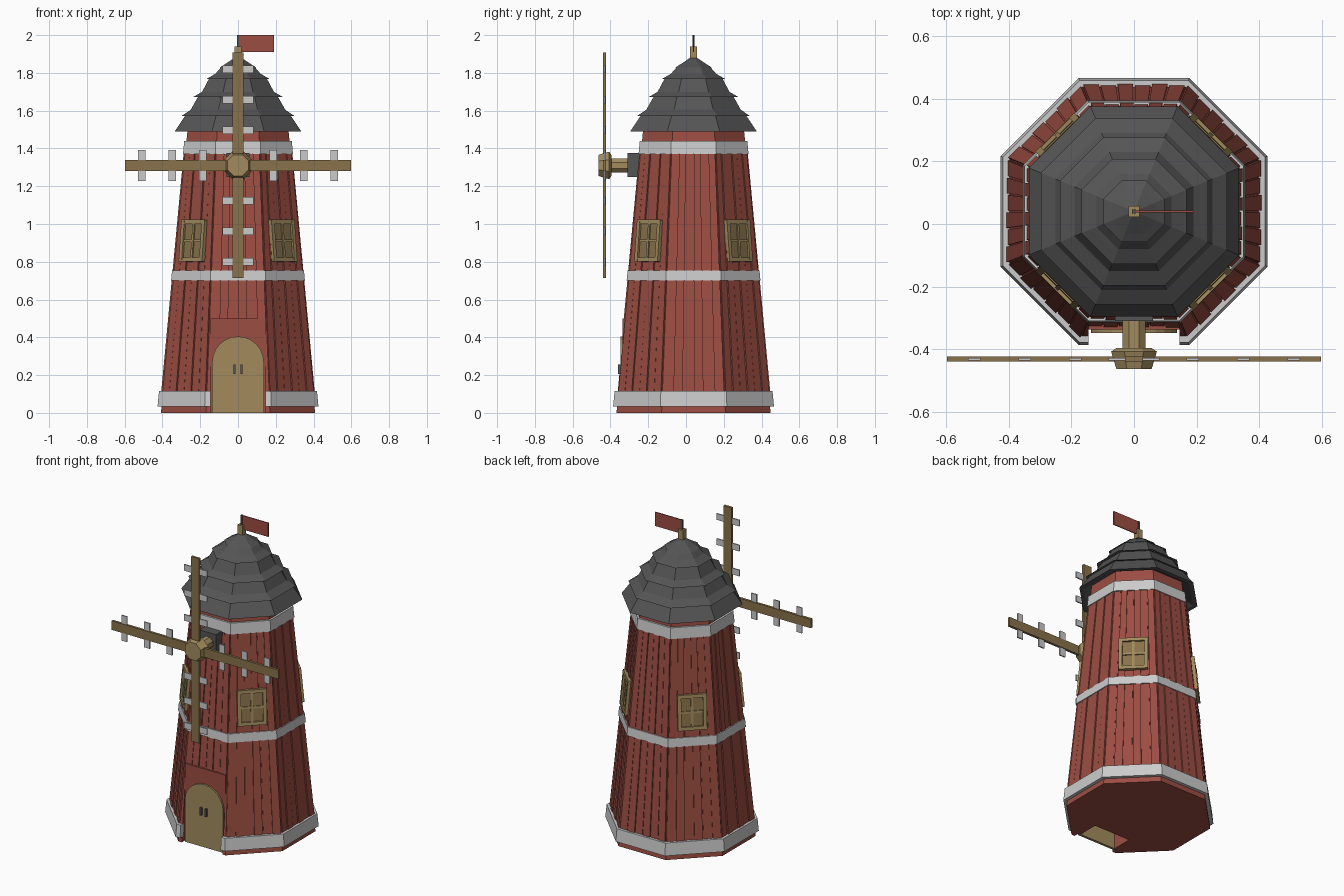
import bpy, bmesh, math, random
from mathutils import Matrix, Vector

if "Cube" in bpy.data.objects:
    bpy.data.objects.remove(bpy.data.objects["Cube"])

random.seed(4)
CY = 0.04                      # tower axis
T = math.tan(math.pi / 8)      # half side / apothem of an octagon


def material(name, rgb):
    m = bpy.data.materials.new(name)
    m.diffuse_color = (*rgb, 1)
    m.use_nodes = True
    m.node_tree.nodes["Principled BSDF"].inputs["Base Color"].default_value = m.diffuse_color
    return m


RED = material("red_wood", (0.33, 0.075, 0.055))
TAN = material("tan_wood", (0.36, 0.26, 0.11))
BROWN = material("brown_wood", (0.25, 0.17, 0.07))
DARK = material("dark_shingle", (0.09, 0.09, 0.09))


def finish(name, bm, mat=None):
    bmesh.ops.recalc_face_normals(bm, faces=bm.faces)
    me = bpy.data.meshes.new(name)
    bm.to_mesh(me)
    bm.free()
    ob = bpy.data.objects.new(name, me)
    bpy.context.collection.objects.link(ob)
    if mat:
        me.materials.append(mat)
    return ob


def add_box(bm, lo, hi, mat=Matrix()):
    lo, hi = Vector(lo), Vector(hi)
    m = mat @ Matrix.Translation((lo + hi) / 2) @ Matrix.Diagonal((*(hi - lo), 1))
    bmesh.ops.create_cube(bm, size=1, matrix=m)


def box(name, lo, hi, mat=None):
    bm = bmesh.new()
    add_box(bm, lo, hi)
    return finish(name, bm, mat)


def octagon(name, profile, mat=None, matrix=Matrix.Translation((0, CY, 0)), ring=False):
    """Eight-sided lathe of (apothem, height) points; capped unless it is a ring."""
    bm = bmesh.new()
    rows = []
    for r, z in profile:
        c = r / math.cos(math.pi / 8)
        rows.append([bm.verts.new(matrix @ Vector((c * math.cos(a), c * math.sin(a), z)))
                     for a in [(k + 0.5) * math.pi / 4 for k in range(8)]])
    pairs = list(zip(rows, rows[1:])) + ([(rows[-1], rows[0])] if ring else [])
    for a, b in pairs:
        for k in range(8):
            j = (k + 1) % 8
            bm.faces.new((a[k], a[j], b[j], b[k]))
    if not ring:
        bm.faces.new(rows[0])
        bm.faces.new(rows[-1])
    return finish(name, bm, mat)


def slab(name, outline, y0, y1, mat):
    """Extrude an (x, z) outline along y."""
    bm = bmesh.new()
    f = bm.faces.new([bm.verts.new((x, y0, z)) for x, z in outline])
    ext = bmesh.ops.extrude_face_region(bm, geom=[f], use_keep_orig=True)
    bmesh.ops.translate(bm, vec=(0, y1 - y0, 0),
                        verts=[v for v in ext["geom"] if isinstance(v, bmesh.types.BMVert)])
    return finish(name, bm, mat)


def carve(ob, lo, hi):
    cutter = box("cutter", lo, hi)
    cutter.hide_render = True
    mod = ob.modifiers.new("cut", 'BOOLEAN')
    mod.operation, mod.solver, mod.object = 'DIFFERENCE', 'EXACT', cutter
    bpy.context.view_layer.objects.active = ob
    bpy.ops.object.modifier_apply(modifier=mod.name)
    bpy.data.objects.remove(cutter)


def wall(z):
    return 0.408 - 0.094 * z


# Tapered tower with a niche for the door
tower = octagon("tower", [(wall(0), 0), (wall(1.52), 1.52)], RED)
carve(tower, (-0.145, -0.6, -0.1), (0.145, -0.335, 0.5))
carve(tower, (-0.13, -0.6, -0.1), (0.13, -0.2, 0.38))

# Pale trim bands
for name, z0, z1, d in (("base_band", 0.035, 0.115, 0.021),
                        ("middle_band", 0.70, 0.755, 0.012),
                        ("top_band", 1.37, 1.44, 0.012)):
    band = octagon(name, [(wall(z0) + d, z0), (wall(z1) + d, z1),
                          (wall(z1) - 0.01, z1), (wall(z0) - 0.01, z0)], ring=True)
    if name == "base_band":
        carve(band, (-0.145, -0.6, -0.1), (0.145, -0.2, 0.5))

# Wall planks, six per side in two tiers
bm = bmesh.new()
N = 6
for k in range(8):
    rot = Matrix.Translation((0, CY, 0)) @ Matrix.Rotation(k * math.pi / 4, 4, 'Z')
    for z0, z1 in ((0.5 if k == 0 else 0.1, 0.71), (0.745, 1.375)):
        for i in range(N):
            d = 0.004 + 0.004 * (i % 2) + random.uniform(0, 0.001)
            u0, u1 = ((i + s) / N * 2 - 1 for s in (0.05, 0.95))
            vs = [bm.verts.new(rot @ Vector((u * T * wall(z), -wall(z) - o, z)))
                  for o in (-0.006, d) for u, z in ((u0, z0), (u1, z0), (u1, z1), (u0, z1))]
            for q in ((0, 1, 2, 3), (4, 5, 6, 7), (0, 1, 5, 4),
                      (1, 2, 6, 5), (2, 3, 7, 6), (3, 0, 4, 7)):
                bm.faces.new([vs[n] for n in q])
finish("wall_planks", bm, RED)


# Arched door, its surround and handles
def arch(r, spring, n=12):
    return [(r, 0)] + [(r * math.cos(math.pi * i / n), spring + r * math.sin(math.pi * i / n))
                       for i in range(n + 1)] + [(-r, 0)]


slab("door_surround", [(-0.145, 0), (-0.145, 0.5), (0.145, 0.5), (0.145, 0)] + arch(0.132, 0.268),
     -0.337, -0.30, RED)
slab("door", arch(0.137, 0.268), -0.348, -0.332, TAN)
for s in (-1, 1):
    box("door_handle", (s * 0.018 - 0.006, -0.36, 0.205), (s * 0.018 + 0.006, -0.347, 0.255), DARK)

# Windows on the four diagonal sides
frames, panes = bmesh.new(), bmesh.new()
for k in (1, 3, 5, 7):
    m = (Matrix.Translation((0, CY, 0)) @ Matrix.Rotation(k * math.pi / 4, 4, 'Z')
         @ Matrix.Translation((0, -wall(0.91), 0.91)) @ Matrix.Rotation(-math.atan(0.094), 4, 'X'))
    add_box(panes, (-0.075, -0.013, -0.10), (0.075, 0.005, 0.10), m)
    for s in (-1, 1):
        x, z = s * 0.076, s * 0.10
        add_box(frames, (x - 0.011, -0.025, -0.111), (x + 0.011, 0.005, 0.111), m)
        add_box(frames, (-0.066, -0.024, z - 0.011), (0.066, 0.005, z + 0.011), m)
    add_box(frames, (-0.007, -0.02, -0.09), (0.007, 0, 0.09), m)
    add_box(frames, (-0.066, -0.019, -0.007), (0.066, 0, 0.007), m)
finish("window_frames", frames, TAN)
finish("window_panes", panes, BROWN)

# Stepped shingle roof
octagon("roof", [(0.24, 1.53), (0.31, 1.49), (0.335, 1.49), (0.275, 1.58), (0.297, 1.573),
                 (0.25, 1.605), (0.208, 1.68), (0.236, 1.673), (0.19, 1.70), (0.15, 1.775),
                 (0.167, 1.768), (0.12, 1.795), (0.085, 1.835), (0.098, 1.828), (0.07, 1.845),
                 (0.003, 1.89)], DARK)

# Finial, pole and flag
box("finial", (-0.018, CY - 0.018, 1.88), (0.018, CY + 0.018, 1.94), TAN)
box("flag_pole", (-0.006, CY - 0.006, 1.93), (0.006, CY + 0.006, 2.0), DARK)
box("flag", (0.006, CY - 0.003, 1.91), (0.19, CY + 0.003, 2.0), RED)

# Axle housing, axle and hub
HZ = 1.31
box("axle_housing", (-0.06, -0.31, HZ - 0.06), (0.06, -0.2, HZ + 0.065), DARK)
axis = Matrix.Translation((0, 0, HZ)) @ Matrix.Rotation(math.pi / 2, 4, 'X')
octagon("axle", [(0.037, 0.29), (0.037, 0.41)], TAN, axis)
octagon("hub", [(0.055, 0.395), (0.073, 0.407), (0.056, 0.463)], TAN, axis)

# Four sail arms with pale slats
arms, slats = bmesh.new(), bmesh.new()
for k in range(4):
    m = Matrix.Translation((0, -0.431, HZ)) @ Matrix.Rotation(k * math.pi / 2, 4, 'Y')
    add_box(arms, (0.06, -0.008, -0.029), (0.597, 0.008, 0.029), m)
    for x in (0.187, 0.348, 0.51):
        add_box(slats, (x - 0.02, -0.004, -0.082), (x + 0.02, 0.004, 0.082), m)
finish("sail_arms", arms, BROWN)
finish("sail_slats", slats)
